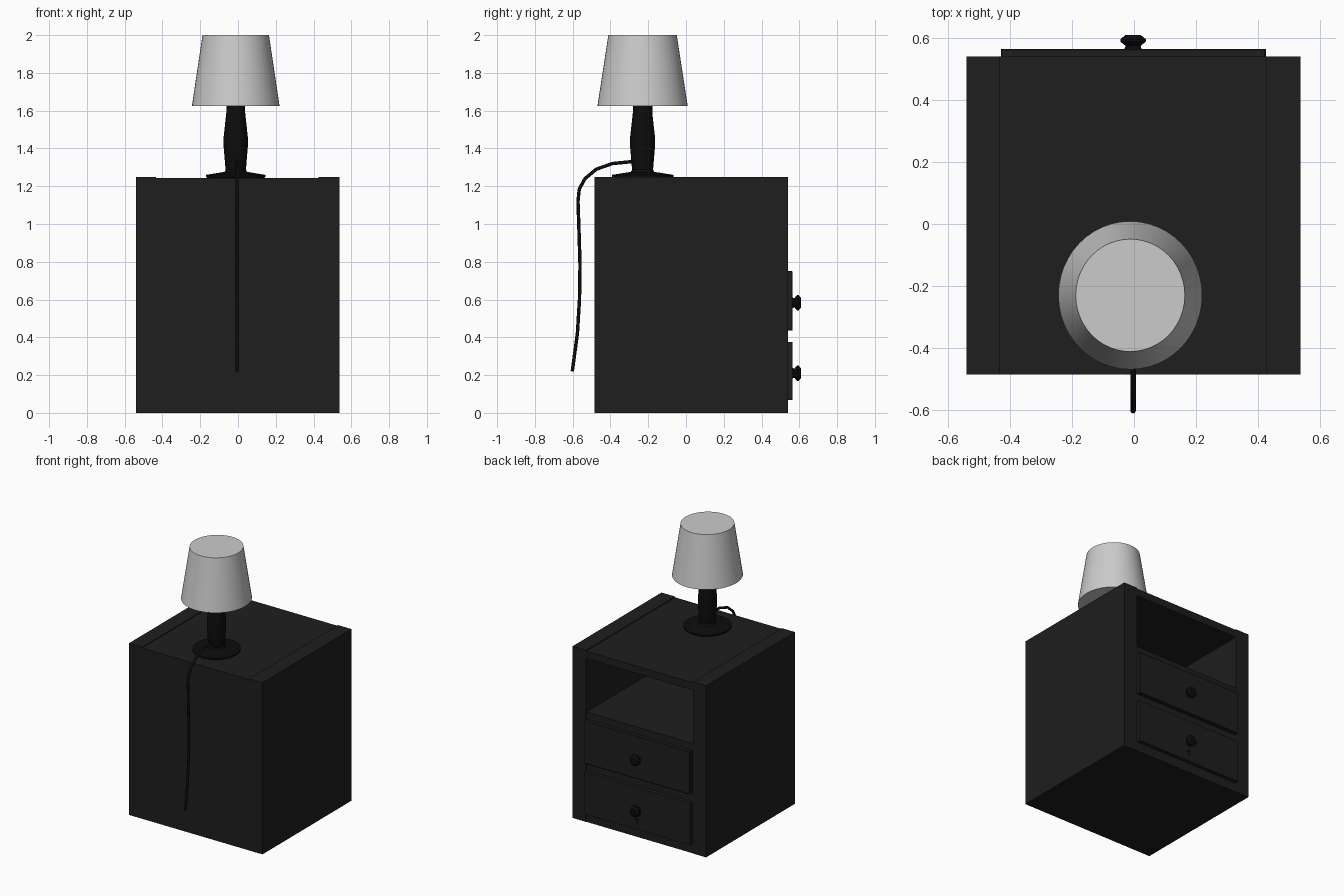
import bpy, bmesh
from math import sin, cos, pi, radians
from mathutils import Matrix

if "Cube" in bpy.data.objects:
    bpy.data.objects.remove(bpy.data.objects["Cube"])

CX = -0.003          # centre line of the model


def material(name, value):
    m = bpy.data.materials.new(name)
    m.diffuse_color = (value, value, value, 1)
    m.use_nodes = True
    m.node_tree.nodes["Principled BSDF"].inputs["Base Color"].default_value = m.diffuse_color
    return m


WOOD = material("dark_wood", 0.013)
BLACK = material("black", 0.004)


def add_object(name, bm, mat=None):
    bmesh.ops.recalc_face_normals(bm, faces=bm.faces)
    me = bpy.data.meshes.new(name)
    bm.to_mesh(me)
    bm.free()
    ob = bpy.data.objects.new(name, me)
    bpy.context.collection.objects.link(ob)
    if mat:
        me.materials.append(mat)
    return ob


def smooth(ob, angle):
    bpy.ops.object.select_all(action='DESELECT')
    ob.select_set(True)
    bpy.context.view_layer.objects.active = ob
    bpy.ops.object.shade_smooth_by_angle(angle=radians(angle))


def box(name, x, y, z, mat=WOOD):
    bm = bmesh.new()
    bmesh.ops.create_cube(bm, size=1)
    for v in bm.verts:
        v.co = [r[0] + (c + 0.5) * (r[1] - r[0]) for c, r in zip(v.co, (x, y, z))]
    return add_object(name, bm, mat)


def lathe(name, profile, loc, sides, mat=None, along_y=False, stretch_y=1.0):
    """Capped solid of revolution from (radius, height) pairs."""
    bm = bmesh.new()
    rings = [[bm.verts.new((r * cos(2 * pi * i / sides), r * stretch_y * sin(2 * pi * i / sides), h))
              for i in range(sides)] for r, h in profile]
    for a, b in zip(rings, rings[1:]):
        for i in range(sides):
            j = (i + 1) % sides
            bm.faces.new((a[i], a[j], b[j], b[i]))
    bm.faces.new(rings[0])
    bm.faces.new(rings[-1])
    if along_y:
        bm.transform(Matrix.Rotation(-pi / 2, 4, 'X'))
    bm.transform(Matrix.Translation(loc))
    return add_object(name, bm, mat)


# Cabinet carcass: side panels, recessed top, back and solid drawer body
inner = (CX - 0.43, CX + 0.43)
box("left_panel", (CX - 0.537, CX - 0.43), (-0.485, 0.54), (0, 1.25))
box("right_panel", (CX + 0.43, CX + 0.54), (-0.485, 0.54), (0, 1.25))
box("top_panel", inner, (-0.485, 0.54), (1.19, 1.244))
box("back_panel", inner, (-0.485, -0.435), (0.80, 1.19))
box("drawer_body", inner, (-0.485, 0.538), (0, 0.80))

# Drawer fronts with knobs
for label, z0, z1, knob_z in (("lower", 0.068, 0.375, 0.21), ("upper", 0.436, 0.75, 0.583)):
    front = box(label + "_drawer_front", (CX - 0.426, CX + 0.428), (0.53, 0.565), (z0, z1))
    if label == "lower":
        # Keyhole cut into the lower drawer
        for part in (lathe("keyhole_round_cutter", [(0.012, -0.012), (0.012, 0.02)],
                           (CX, 0.565, 0.137), 12, None, True),
                     box("keyhole_slot_cutter", (CX - 0.005, CX + 0.005), (0.553, 0.58),
                         (0.112, 0.135), None)):
            part.hide_render = True
            part.hide_set(True)
            cut = front.modifiers.new("keyhole", 'BOOLEAN')
            cut.operation = 'DIFFERENCE'
            cut.object = part
    else:
        bevel = front.modifiers.new("edge", 'BEVEL')
        bevel.width = 0.004
    lathe(label + "_knob", [(0.028, 0), (0.024, 0.01), (0.041, 0.024), (0.041, 0.032), (0.024, 0.046)],
          (CX, 0.564, knob_z), 12, BLACK, True)

# Table lamp: base, stem and shade
LAMP = (-0.012, -0.23, 0)
base = lathe("lamp_base", [(0.150, 1.244), (0.158, 1.25), (0.158, 1.26), (0.06, 1.276), (0.052, 1.29)],
             LAMP, 32, BLACK, stretch_y=1.03)
stem = lathe("lamp_stem", [(0.050, 1.27), (0.055, 1.30), (0.064, 1.41), (0.064, 1.46), (0.050, 1.59),
                           (0.050, 1.64)], LAMP, 16, BLACK, stretch_y=1.03)
shade = lathe("lamp_shade", [(0.232, 1.625), (0.176, 2.0)], LAMP, 48, stretch_y=1.03)
for ob in (base, stem, shade):
    smooth(ob, 30)

# Power cable hanging behind the cabinet
curve = bpy.data.curves.new("lamp_cable", 'CURVE')
curve.dimensions = '3D'
curve.bevel_depth = 0.009
curve.bevel_resolution = 2
curve.use_fill_caps = True
path = [(-0.24, 1.33), (-0.29, 1.33), (-0.39, 1.32), (-0.475, 1.29), (-0.535, 1.24), (-0.565, 1.185),
        (-0.572, 1.12), (-0.567, 0.98), (-0.561, 0.78), (-0.564, 0.6), (-0.575, 0.42), (-0.602, 0.22)]
spline = curve.splines.new('POLY')
spline.points.add(len(path) - 1)
for p, (y, z) in zip(spline.points, path):
    p.co = (CX, y, z, 1)
cable = bpy.data.objects.new("lamp_cable", curve)
bpy.context.collection.objects.link(cable)
curve.materials.append(BLACK)
